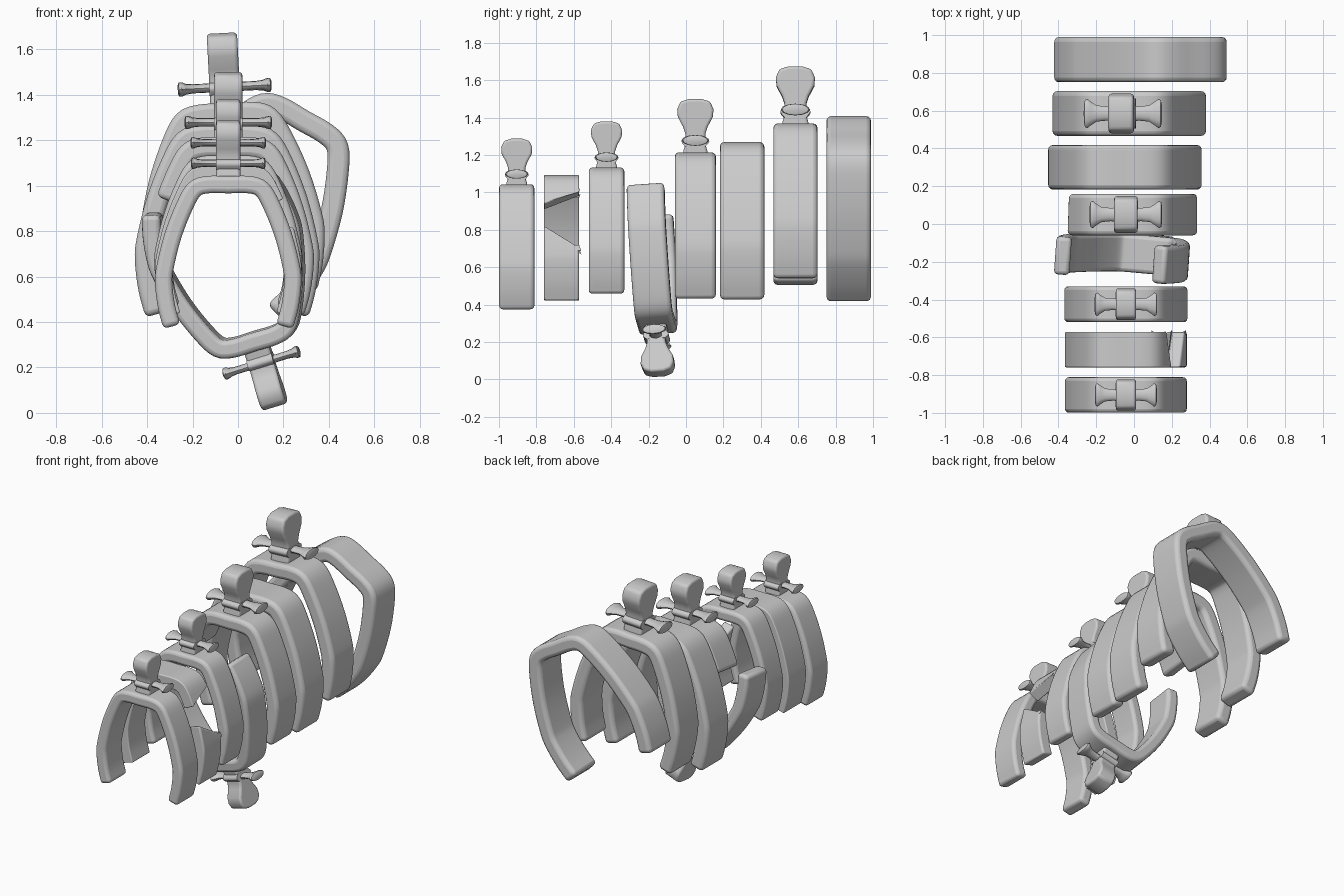
import bpy, bmesh
from math import radians, cos, sin, pi
from mathutils import Vector, Matrix

if "Cube" in bpy.data.objects:
    bpy.data.objects.remove(bpy.data.objects["Cube"])

# Half centreline of a rib (x, z), origin on top of the arch
HALF = [(0, -.036), (.09, -.036), (.148, -.056), (.192, -.13), (.243, -.26),
        (.278, -.40), (.284, -.47), (.272, -.57), (.248, -.66)]
THICK, DEPTH = .038, .094


def smooth_path(pts, n=4):
    p = [Vector(q) for q in pts]
    p = [2 * p[0] - p[1]] + p + [2 * p[-1] - p[-2]]
    out = []
    for i in range(1, len(p) - 2):
        a, b, c, d = p[i - 1:i + 3]
        for k in range(n):
            t = k / n
            out.append(.5 * (2 * b + (c - a) * t + (2 * a - 5 * b + 4 * c - d) * t * t
                             + (3 * b - a - 3 * c + d) * t ** 3))
    return out + [p[-2]]


def loft(bm, rings):
    vs = [[bm.verts.new(c) for c in r] for r in rings]
    n = len(vs[0])
    for a, b in zip(vs, vs[1:]):
        for i in range(n):
            bm.faces.new((a[i], a[(i + 1) % n], b[(i + 1) % n], b[i]))
    bm.faces.new(vs[0][::-1])
    bm.faces.new(vs[-1])


def finish(bm, name, mat, bevel):
    bmesh.ops.recalc_face_normals(bm, faces=bm.faces)
    bm.transform(mat)
    me = bpy.data.meshes.new(name)
    bm.to_mesh(me)
    bm.free()
    ob = bpy.data.objects.new(name, me)
    bpy.context.collection.objects.link(ob)
    if bevel:
        m = ob.modifiers.new("round_edges", 'BEVEL')
        m.width, m.segments = bevel, 3
        m.limit_method, m.angle_limit = 'ANGLE', radians(42)
    bpy.context.view_layer.objects.active = ob
    ob.select_set(True)
    bpy.ops.object.shade_smooth_by_angle(angle=radians(45))
    ob.select_set(False)


# Curved bar swept along a path; slants shear the broken ends
def rib_bar(name, path, mat, scale, slant=(0, 0)):
    bm = bmesh.new()
    rings = []
    last = len(path) - 1
    for i, p in enumerate(path):
        t = (path[min(i + 1, last)] - path[max(i - 1, 0)]).normalized()
        nrm = Vector((-t.y, t.x))
        sh = slant[0] if i == 0 else slant[1] if i == last else 0
        ring = []
        for u, y in ((1, -1), (1, 1), (-1, 1), (-1, -1)):
            q = p + nrm * THICK * u + t * sh * y
            ring.append((q.x, y * DEPTH, q.y))
        rings.append(ring)
    loft(bm, rings)
    finish(bm, name, mat, .02 * scale)


# Knobbed spine: side profile (half width y, z) extruded in x
def spine(name, mat, scale):
    prof = [(.055, -.03), (.055, .01), (.046, .04), (.046, .09), (.056, .12),
            (.08, .165), (.083, .20), (.068, .235), (.03, .247)]
    loop = prof + [(-y, z) for y, z in reversed(prof)]
    bm = bmesh.new()
    loft(bm, [[(x, y, z) for y, z in loop] for x in (-.053, .053)])
    finish(bm, name + "_spine", mat, .012 * scale)
    # Flared side prongs
    half = [(.0, .034, .017), (.07, .03, .016), (.11, .034, .016),
            (.135, .05, .019), (.15, .062, .025), (.16, .056, .024), (.164, .035, .014)]
    secs = [(-x, a, b) for x, a, b in reversed(half[1:])] + half
    bm = bmesh.new()
    loft(bm, [[(x, a * cos(k * pi / 6), .058 + b * sin(k * pi / 6)) for k in range(12)]
              for x, a, b in secs])
    finish(bm, name + "_prongs", mat, 0)
    # Collar around the neck
    bm = bmesh.new()
    loft(bm, [[(sx * .054, sy * w, z) for sx, sy in ((-1, -1), (1, -1), (1, 1), (-1, 1))]
              for w, z in ((.046, .03), (.06, .045), (.064, .055), (.06, .065), (.046, .075))])
    finish(bm, name + "_collar", mat, 0)


# name, top position, scale, (roll, tilt, yaw), has spine
X = -.043
RIBS = [("rib_1", (X, -.905, 1.04), 1.0, (0, 0, 0), True),
        ("rib_2", (X, -.665, 1.09), 1.0, (0, 0, 0), False),
        ("rib_3", (X, -.425, 1.13), 1.01, (0, 0, 0), True),
        ("fallen_rib", (.085, -.16, .28), 1.07, (163, 4, -4), True),
        ("rib_5", (X, .05, 1.21), 1.17, (0, 0, 0), True),
        ("rib_6", (X - .005, .30, 1.265), 1.26, (0, 0, 0), False),
        ("rib_7", (X - .012, .585, 1.36), 1.26, (-3, 0, 0), True),
        ("leaning_rib", (.31, .87, 1.325), 1.27, (30, 0, 0), False)]

full = smooth_path([(-x, z) for x, z in reversed(HALF[1:])] + HALF)

for name, pos, s, (roll, tilt, yaw), has_spine in RIBS:
    mat = (Matrix.Translation(pos) @ Matrix.Rotation(radians(yaw), 4, 'Z')
           @ Matrix.Rotation(radians(tilt), 4, 'X') @ Matrix.Rotation(radians(roll), 4, 'Y')
           @ Matrix.Scale(s, 4))
    if name == "rib_2":      # snapped right side
        rib_bar(name, [p for p in full if p.x < 0 or p.y > -.15], mat, s, (0, -.04))
        rib_bar(name + "_lower", [p for p in full if p.x > 0 and p.y < -.30], mat, s, (.06, 0))
    elif name == "rib_5":    # left side broken short
        rib_bar(name, [p for p in full if p.x > 0 or p.y > -.24], mat, s, (.01, 0))
    else:
        rib_bar(name, full, mat, s)
    if has_spine:
        spine(name, mat, s)
